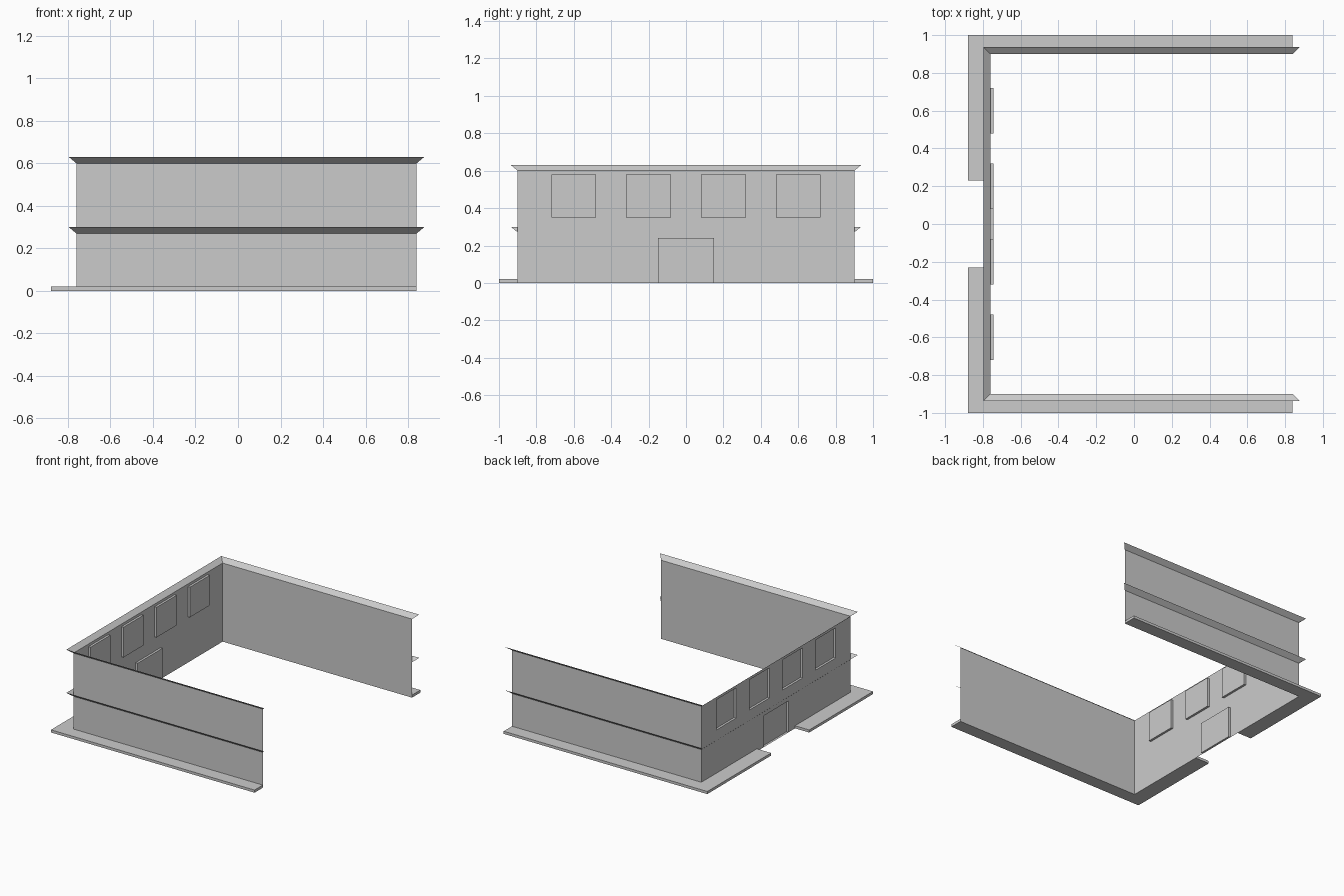
import bpy

cube = bpy.data.objects.get("Cube")
if cube:
    bpy.data.objects.remove(cube, do_unlink=True)

# One plain material
grey = bpy.data.materials.new("light grey")
grey.use_nodes = True
colour = (0.6, 0.6, 0.6, 1)
grey.diffuse_color = colour
grey.node_tree.nodes["Principled BSDF"].inputs["Base Color"].default_value = colour

BACK, END, SIDE = -0.76, 0.84, 0.9      # wall planes
BASE, TOP = 0.02, 0.60                  # pavement top, wall top
GAP = 0.23                              # half width of the entrance gap
RECESS = 0.017


def make(name, verts, faces, mirror=False):
    mesh = bpy.data.meshes.new(name)
    mesh.from_pydata(verts, [], faces)
    mesh.materials.append(grey)
    obj = bpy.data.objects.new(name, mesh)
    bpy.context.collection.objects.link(obj)
    if mirror:
        mod = obj.modifiers.new("Mirror", "MIRROR")
        mod.use_axis = (False, True, False)
        mod.use_mirror_merge = False
    return obj


def prism(name, outline, z0, z1, mirror=False):
    n = len(outline)
    verts = [(x, y, z) for z in (z0, z1) for x, y in outline]
    faces = [(i, (i + 1) % n, n + (i + 1) % n, n + i) for i in range(n)]
    faces += [tuple(reversed(range(n))), tuple(range(n, 2 * n))]
    return make(name, verts, faces, mirror)


# Long side walls, single sheets
make("side_walls",
     [(BACK, -SIDE, BASE), (END, -SIDE, BASE), (END, -SIDE, TOP), (BACK, -SIDE, TOP)],
     [(0, 1, 2, 3)], mirror=True)

# Openings in the entrance wall: y0, y1, z0, z1
windows = [(c - 0.12, c + 0.12, 0.35, 0.58) for c in (-0.6, -0.2, 0.2, 0.6)]
door = (-0.15, 0.15, 0.0, 0.24)
openings = windows + [door]

# Entrance wall: a grid of cells leaving the openings free
ys = sorted({-SIDE, SIDE, -GAP, GAP} | {y for o in openings for y in o[:2]})
zs = sorted({BASE, TOP} | {z for o in openings for z in o[2:]})
verts = [(BACK, y, z) for z in zs for y in ys]
n = len(ys)
faces = []
for j in range(len(zs) - 1):
    for i in range(n - 1):
        y, z = (ys[i] + ys[i + 1]) / 2, (zs[j] + zs[j + 1]) / 2
        is_open = any(o[0] < y < o[1] and o[2] < z < o[3] for o in openings)
        if not is_open and (z > BASE or abs(y) < GAP):
            faces.append((j * n + i, (j + 1) * n + i, (j + 1) * n + i + 1, j * n + i + 1))
make("entrance_wall", verts, faces)


# Recessed panes with their reveals
def recess(name, y0, y1, z0, z1):
    corners = [(y0, z0), (y1, z0), (y1, z1), (y0, z1)]
    verts = [(x, y, z) for x in (BACK, BACK + RECESS) for y, z in corners]
    sides = [(i, (i + 1) % 4, 4 + (i + 1) % 4, 4 + i) for i in range(4)]
    make(name, verts, sides + [(7, 6, 5, 4)])


for k, w in enumerate(windows):
    recess(f"window_{k + 1}", *w)
recess("door", *door)


# Flared ledges: slanted sheets with mitred corners
def ledge(name, z, flare=0.036, height=0.03):
    verts = []
    for d, h in ((0, z), (flare, z + height)):
        verts += [(END + d, -SIDE - d, h), (BACK - d, -SIDE - d, h),
                  (BACK - d, SIDE + d, h), (END + d, SIDE + d, h)]
    make(name, verts, [(i + 1, i, i + 4, i + 5) for i in range(3)])


ledge("roof_ledge", TOP)
ledge("middle_ledge", 0.27)

# Pavement, open in front of the door
prism("pavement", [(BACK, -GAP), (-0.88, -GAP), (-0.88, -1), (END, -1),
                   (END, -SIDE), (BACK, -SIDE)], 0, BASE, mirror=True)
